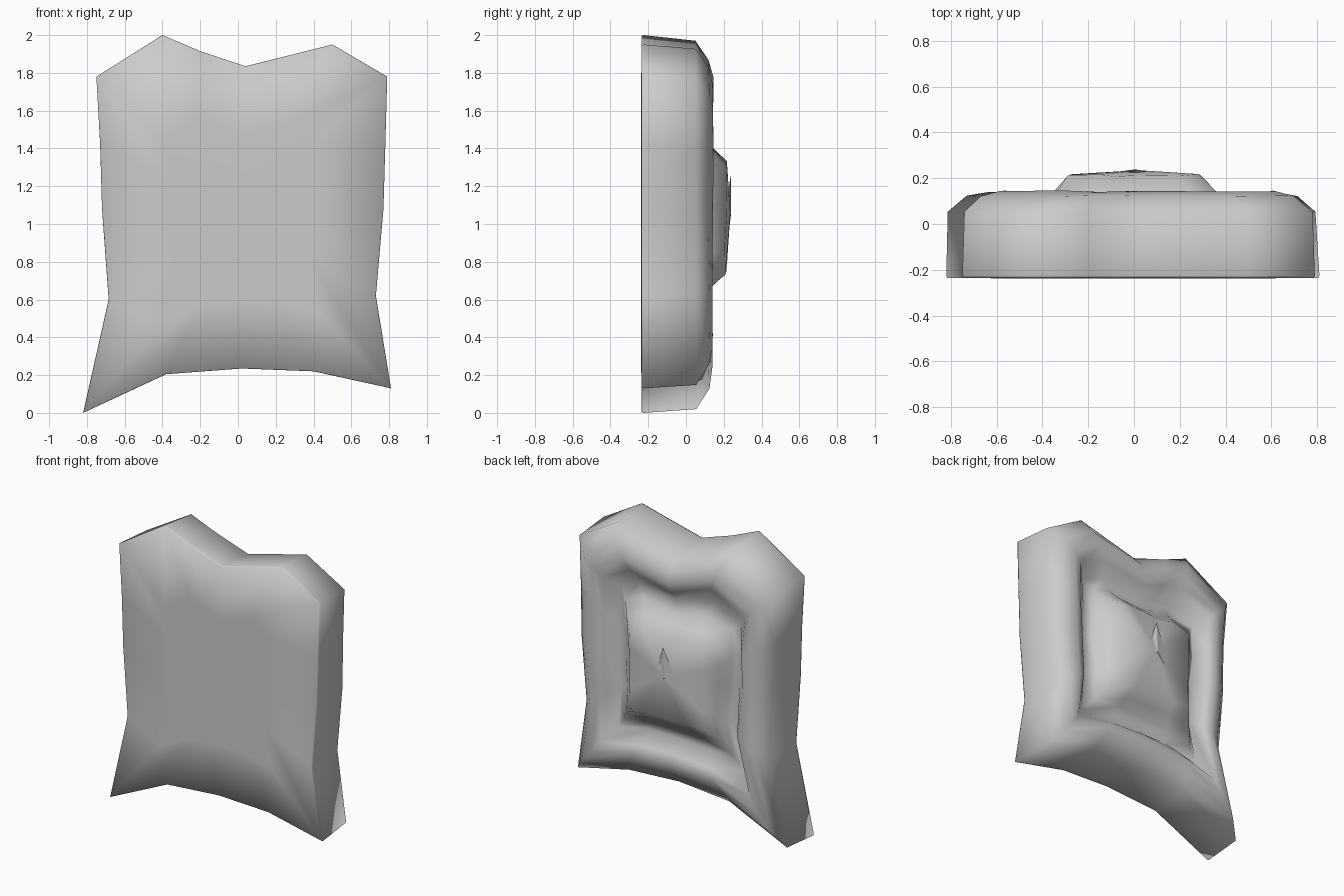
import bpy, bmesh, random

if "Cube" in bpy.data.objects:
    bpy.data.objects.remove(bpy.data.objects["Cube"])

random.seed(4)
C = (0.0, 1.03)  # centre of the cushion in x, z

# Outline of the cushion in the front view (x, z)
outline = [(.79, 1.78), (.78, 1.42), (.77, 1.08), (.73, .62), (.81, .13), (.40, .22),
           (.02, .235), (-.38, .205), (-.82, 0), (-.685, .6), (-.72, 1.08), (-.73, 1.42),
           (-.75, 1.78), (-.40, 2.0), (-.20, 1.915), (.04, 1.835), (.5, 1.95)]

# Nested rings from front centre, around the rim, to the mound: x scale, z scale, y, jitter
rings = [(.52, .55, -.238, 0), (.995, .995, -.236, 0), (1, 1, -.225, 0),
         (.985, .975, .05, .006), (.89, .87, .12, .008), (.78, .77, .143, .005),
         (.71, .70, .122, .008), (.62, .60, .045, .012), (.55, .51, .08, .012),
         (.47, .43, .14, .008), (.39, .36, .212, .008)]


def make_mesh(name, rings, front_y, back_y):
    bm = bmesh.new()
    loops = []
    for sx, sz, y, j in rings:
        row = []
        for x, z in outline:
            # inner rings have less stretched corners
            k = max(0, min(1, (.8 - sx) / .4)) if y > 0 else 0
            px, pz = x, z
            if k:
                px = x + (max(-.74, min(.74, x)) - x) * k
                pz = z + (max(.22, min(1.86, z)) - z) * k
            r = lambda: random.uniform(-j, j)
            row.append(bm.verts.new((C[0] + (px - C[0]) * sx + r(), y + r() * .8,
                                     C[1] + (pz - C[1]) * sz + r())))
        loops.append(row)
    n = len(outline)
    for a, b in zip(loops, loops[1:]):
        for i in range(n):
            bm.faces.new((a[i], a[(i + 1) % n], b[(i + 1) % n], b[i]))
    # Fan caps at both ends
    for row, y in ((loops[0], front_y), (loops[-1], back_y)):
        c = bm.verts.new((.02, y, 1.06))
        for i in range(n):
            bm.faces.new((row[i], row[(i + 1) % n], c))
    bmesh.ops.recalc_face_normals(bm, faces=bm.faces)
    for f in bm.faces:
        f.smooth = True
    me = bpy.data.meshes.new(name)
    bm.to_mesh(me)
    bm.free()
    ob = bpy.data.objects.new(name, me)
    bpy.context.collection.objects.link(ob)
    return ob


# Cushion with flat front, puffed rim, groove and raised back mound
make_mesh("cushion", rings, -.239, .235)

# Small pinched fold on the mound
bm = bmesh.new()
pts = [(.01, .238, 1.26), (-.17, .215, .86), (.06, .215, .98), (.14, .215, .88), (.0, .238, 1.05)]
v = [bm.verts.new(p) for p in pts]
base = bm.verts.new((0, .19, 1.0))
for a, b in ((0, 1), (1, 4), (4, 2), (2, 3), (3, 0)):
    bm.faces.new((v[a], v[b], base))
bm.faces.new((v[0], v[4], v[1]))
bm.faces.new((v[0], v[2], v[4]))
bm.faces.new((v[0], v[3], v[2]))
bmesh.ops.recalc_face_normals(bm, faces=bm.faces)
me = bpy.data.meshes.new("back_fold")
bm.to_mesh(me)
bm.free()
bpy.context.collection.objects.link(bpy.data.objects.new("back_fold", me))
